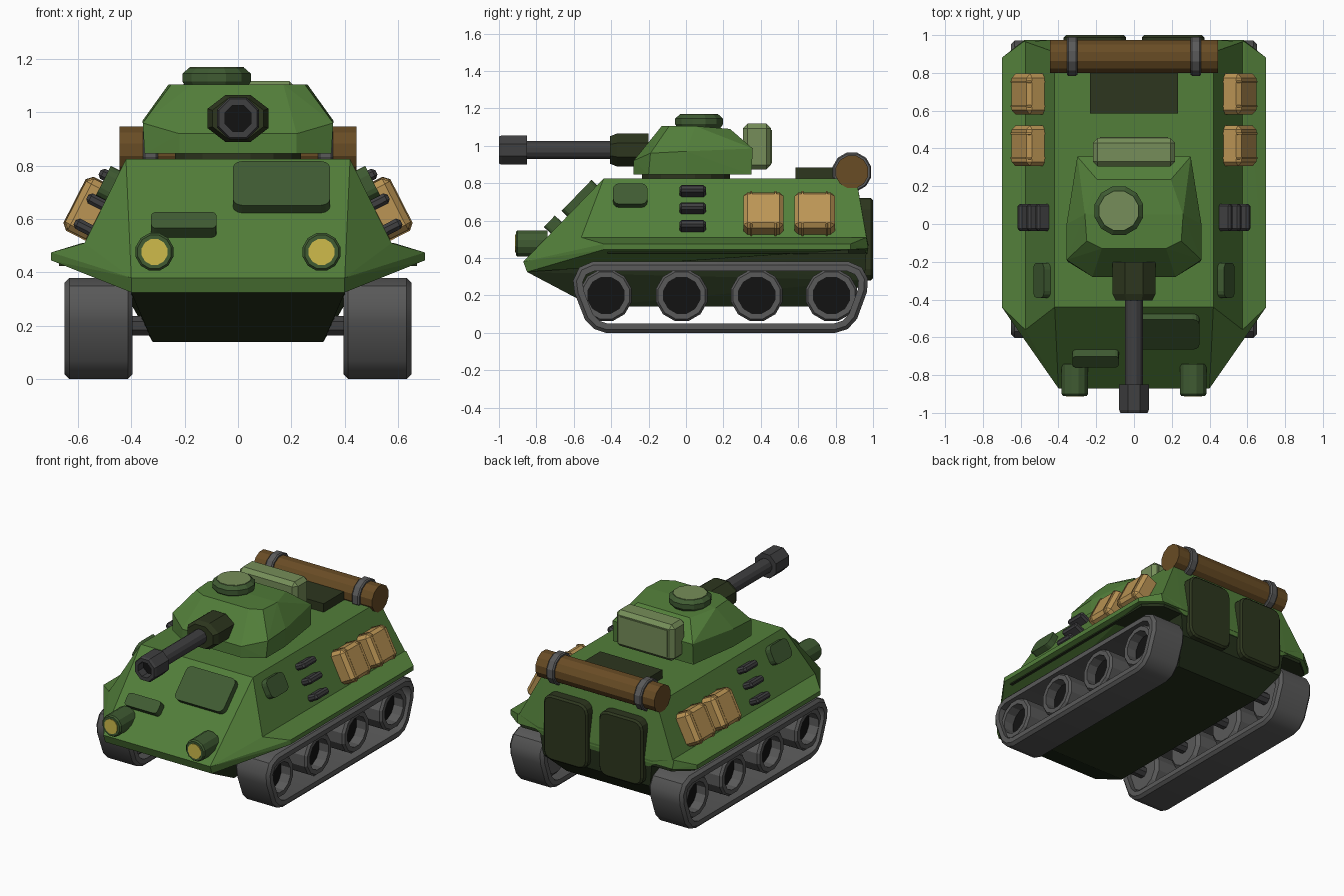
import bpy, bmesh, math
from mathutils import Matrix, Vector

if "Cube" in bpy.data.objects:
    bpy.data.objects.remove(bpy.data.objects["Cube"])

COLORS = {
    "green": (.085, .21, .042), "mid_green": (.05, .105, .032), "dark_green": (.026, .037, .013),
    "under_green": (.018, .03, .011), "light_green": (.18, .27, .1), "grey": (.1, .1, .1),
    "dark_grey": (.05, .05, .052), "black": (.006, .006, .006), "tan": (.5, .3, .09),
    "brown": (.14, .072, .018), "yellow": (.62, .5, .07)}
MATS = {}
for n, c in COLORS.items():
    MATS[n] = bpy.data.materials.new(n)
    MATS[n].diffuse_color = (*c, 1)


def finish(name, bm, mat, matrix=None, mirror=False):
    if matrix:
        bm.transform(matrix)
    bmesh.ops.recalc_face_normals(bm, faces=bm.faces)
    me = bpy.data.meshes.new(name)
    bm.to_mesh(me)
    bm.free()
    ob = bpy.data.objects.new(name, me)
    bpy.context.collection.objects.link(ob)
    me.materials.append(MATS[mat])
    if mirror:
        ob.modifiers.new("mirror", "MIRROR")
    return ob


def hull(name, half, mat):
    """Convex solid from points on the +x half."""
    bm = bmesh.new()
    for x, y, z in half:
        bm.verts.new((x, y, z))
        bm.verts.new((-x, y, z))
    r = bmesh.ops.convex_hull(bm, input=bm.verts)
    loose = [v for v in bm.verts if not v.link_faces]
    bmesh.ops.delete(bm, geom=loose, context="VERTS")
    bmesh.ops.dissolve_limit(bm, angle_limit=.01, verts=bm.verts, edges=bm.edges)
    return finish(name, bm, mat)


def place(loc, axis="Z", deg=0):
    return Matrix.Translation(loc) @ Matrix.Rotation(math.radians(deg), 4, axis)


def box(name, size, matrix, mat, round_r=0, edge=0, mirror=False):
    """Block; round_r rounds the corners seen along local z, edge chamfers the rest."""
    bm = bmesh.new()
    bmesh.ops.create_cube(bm, size=1, matrix=Matrix.Diagonal((*size, 1)))
    if round_r:
        es = [e for e in bm.edges if abs(e.verts[0].co.z - e.verts[1].co.z) > 1e-4]
        bmesh.ops.bevel(bm, geom=es, offset=round_r, segments=3, profile=.5, affect="EDGES")
    if edge:
        es = [e for e in bm.edges if e.calc_face_angle(0) > .8 and
              (not round_r or min(v.co.z for v in e.verts) > 0)]
        bmesh.ops.bevel(bm, geom=es, offset=edge, segments=1, affect="EDGES")
    return finish(name, bm, mat, matrix, mirror)


def lathe(name, profile, sides, matrix, mat, mirror=False, sx=1, closed=False):
    """Revolve (radius, height) points around local z."""
    bm = bmesh.new()
    rings = []
    for r, h in profile:
        ring = []
        for i in range(sides):
            a = 2 * math.pi * (i + .5) / sides
            ring.append(bm.verts.new((r * math.cos(a) * sx, r * math.sin(a), h)))
        rings.append(ring)
    if closed:
        rings.append(rings[0])
    for a, b in zip(rings, rings[1:]):
        for i in range(sides):
            j = (i + 1) % sides
            bm.faces.new((a[i], a[j], b[j], b[i]))
    bmesh.ops.remove_doubles(bm, verts=bm.verts, dist=1e-5)
    return finish(name, bm, mat, matrix, mirror)


def rod(name, r, h0, h1, sides, matrix, mat, mirror=False):
    return lathe(name, [(0, h0), (r, h0), (r, h1), (0, h1)], sides, matrix, mat, mirror)


ALONG_X = Matrix.Rotation(math.pi / 2, 4, "Y")

# Hull: sloped upper body, flared fenders, dark belly
hull("upper_hull", [(.42, -.44, .825), (.42, .91, .825), (.575, -.56, .51), (.575, .965, .51),
                    (.4, -.87, .38), (.43, .975, .47), (.4, .97, .42)], "green")
hull("fenders", [(.575, -.56, .51), (.585, .965, .51), (.7, -.44, .475), (.7, .88, .475),
                 (.7, -.44, .445), (.7, .88, .445), (.58, .975, .45), (.4, -.87, .38),
                 (.4, -.85, .325)], "green")
hull("fender_underside", [(.67, -.42, .425), (.67, .87, .425), (.67, -.42, .446),
                          (.67, .87, .446), (.56, .96, .425), (.56, .96, .446)], "under_green")
hull("lower_hull", [(.4, -.848, .324), (.42, -.6, .43), (.42, .965, .44), (.4, .955, .28),
                    (.32, -.5, .14), (.32, .82, .14)], "under_green")

# Tracks: one belt section carried round the outline
path = [(-.43, 0), (.8, 0), (.865, .02), (.915, .075), (.968, .22), (.972, .29), (.94, .35),
        (.87, .38), (-.5, .38), (-.57, .35), (-.604, .28), (-.595, .21), (-.54, .07), (-.49, .02)]
section = [(.395, .05), (.395, .018), (.413, 0), (.632, 0), (.65, .018), (.65, .05)]
bm = bmesh.new()
loops = []
for i, p in enumerate(path):
    p, a, b = Vector(p), Vector(path[i - 1]), Vector(path[(i + 1) % len(path)])
    d1, d2 = (p - a).normalized(), (b - p).normalized()
    t = (d1 + d2).normalized()
    inward = Vector((-t.y, t.x)) / max(.5, t.dot(d1))
    loops.append([bm.verts.new((x, p.x + inward.x * d, p.y + inward.y * d)) for x, d in section])
for i, a in enumerate(loops):
    b = loops[(i + 1) % len(loops)]
    for k in range(len(section)):
        m = (k + 1) % len(section)
        bm.faces.new((a[k], a[m], b[m], b[k]))
tracks = finish("tracks", bm, "grey", mirror=True)
bpy.context.view_layer.objects.active = tracks
tracks.select_set(True)
bpy.ops.object.shade_smooth_by_angle(angle=math.radians(35))

# Road wheels and axles
for i, y in enumerate((-.428, -.023, .378, .778)):
    m = Matrix.Translation((0, y, .2)) @ ALONG_X
    lathe(f"wheel_{i}", [(0, .43), (.12, .43), (.142, .45), (.142, .61), (.13, .625), (.1, .625),
                         (.1, .55), (0, .55)], 12, m, "grey", True)
    rod(f"wheel_recess_{i}", .1, .545, .555, 12, m, "black", True)
    rod(f"axle_{i}", .04, .25, .44, 8, m, "dark_grey", True)

# Turret
hull("turret", [(.22, -.28, .845), (.35, -.2, .845), (.35, 0, .845), (.3, .35, .845),
                (.22, -.28, .92), (.357, -.19, .96), (.357, 0, .97), (.3, .357, .985),
                (.17, -.13, 1.105), (.25, -.09, 1.105), (.26, .05, 1.105), (.195, .235, 1.09)],
     "green")
rod("turret_ring", .24, .82, .85, 16, Matrix.Identity(4), "dark_green")
hatch = Matrix.Translation((-.08, .07, 0))
lathe("turret_hatch", [(0, 1.09), (.115, 1.09), (.133, 1.115), (.133, 1.145), (.108, 1.166),
                       (0, 1.166)], 12, hatch, "mid_green")
rod("turret_hatch_lid", .106, 1.15, 1.169, 12, hatch, "light_green")
box("turret_stowage_box", (.435, .15, .245), place((0, .38, .995)), "light_green", edge=.025)
box("stowage_box_panel", (.36, .18, .01), place((0, .455, .995), "X", -90), "light_green")

# Gun, local z pointing forward
gun = Matrix.Translation((0, 0, .977)) @ Matrix.Rotation(math.pi / 2, 4, "X")
lathe("gun_mantlet", [(0, .2), (.095, .2), (.095, .37), (.08, .405), (0, .405)], 8, gun,
      "dark_green", sx=1.3)
rod("gun_barrel", .049, .38, .88, 12, gun, "dark_grey")
lathe("gun_muzzle", [(0, .85), (.085, .85), (.085, .985), (.078, 1), (.053, 1), (.053, .93),
                     (0, .93)], 8, gun, "dark_grey")
rod("gun_bore", .053, .93, .94, 8, gun, "black")

# Headlights
lamp = Matrix.Translation((.313, 0, .477)) @ Matrix.Rotation(math.pi / 2, 4, "X")
lathe("headlight_housing", [(0, .74), (.073, .74), (.073, .9), (.065, .91), (0, .91)], 12, lamp,
      "mid_green", True)
rod("headlight_lens", .05, .9, .914, 12, lamp, "yellow", True)

# Front plate hatch and vision slot
box("driver_hatch", (.365, .23, .07), place((.163, -.56, .71), "X", 46), "mid_green", .035)
box("vision_slot", (.245, .085, .09), place((-.203, -.698, .565), "X", 46), "mid_green", .02)

# Side fittings, tilted to the side slope
SIDE = 63
box("side_hatch", (.125, .185, .06), place((.478, -.298, .73), "Y", SIDE), "mid_green", .035,
    mirror=True)
for i, z in enumerate((.565, .66, .752)):
    x = .42 + (.825 - z) * .5
    box(f"side_vent_{i}", (.042, .142, .09), place((x + .022, .035, z + .003), "Y", SIDE),
        "dark_grey", edge=.012, mirror=True)
for i, y in enumerate((.414, .688)):
    box(f"pack_{i}", (.215, .215, .12), place((.555, y, .638), "Y", SIDE), "tan", edge=.022,
        mirror=True)
    for j, dy in enumerate((-.065, .065)):
        box(f"pack_strap_{i}_{j}", (.227, .035, .13), place((.555, y + dy, .638), "Y", SIDE),
            "tan", edge=.022, mirror=True)

# Engine deck, rear doors, log with clamps
box("engine_deck", (.465, .36, .065), place((0, .765, .85)), "dark_green")
box("rear_door", (.33, .44, .09), place((.207, .955, .5), "X", -90), "dark_green", .06,
    edge=.012, mirror=True)
log = Matrix.Translation((0, .887, .86)) @ ALONG_X
rod("log", .09, -.445, .445, 12, log, "brown")
lathe("log_clamps", [(.085, .3), (.1, .3), (.107, .308), (.107, .348), (.1, .356), (.085, .356)],
      12, log, "grey", True, closed=True)

for m in bpy.data.materials:
    if m.users and not m.is_grease_pencil:
        m.use_nodes = True
        m.node_tree.nodes["Principled BSDF"].inputs["Base Color"].default_value = m.diffuse_color
